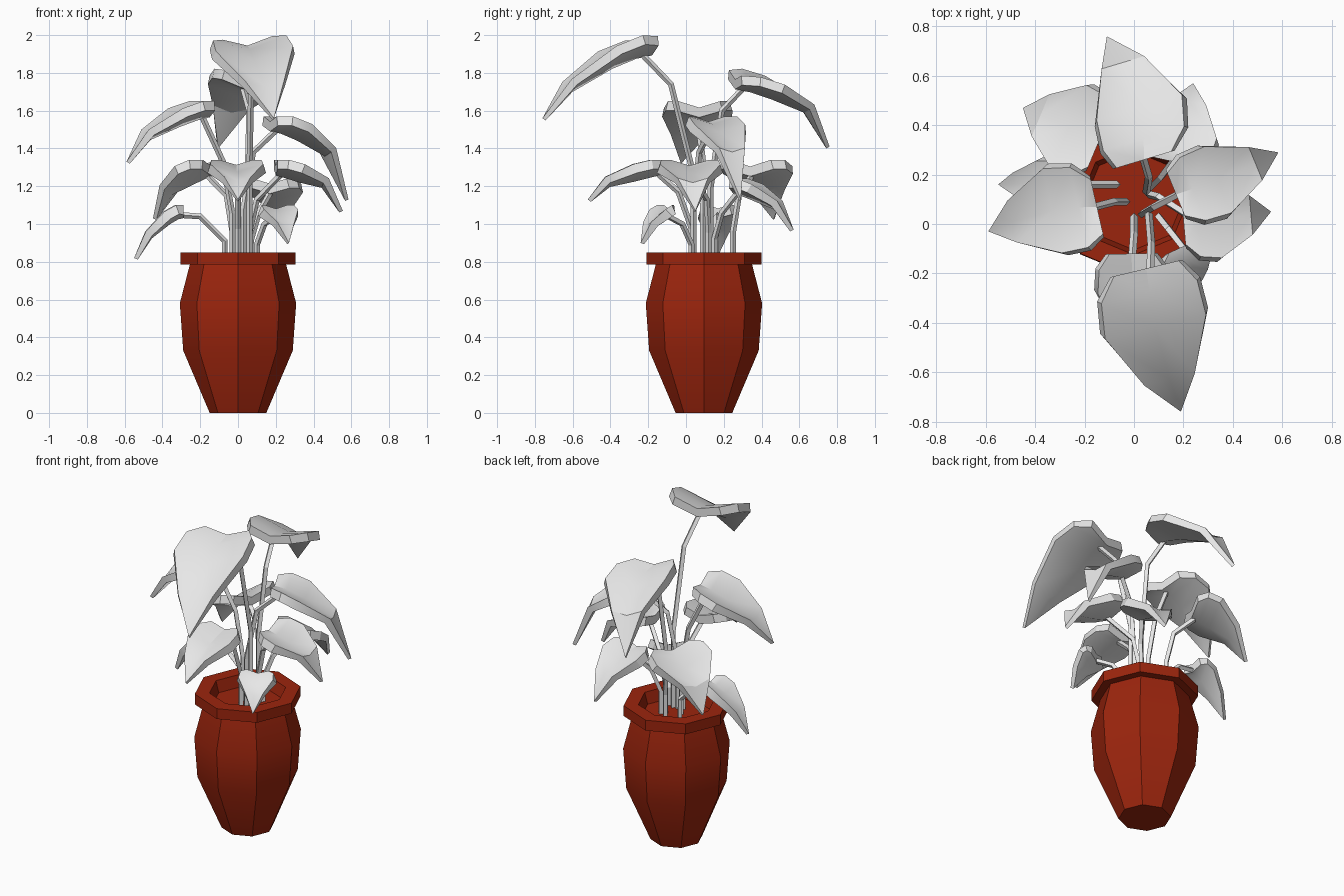
import bpy, bmesh, math
from mathutils import Vector

cube = bpy.data.objects.get("Cube")
if cube:
    bpy.data.objects.remove(cube)


def material(name, colour):
    m = bpy.data.materials.new(name)
    m.use_nodes = True
    m.diffuse_color = (*colour, 1)
    m.node_tree.nodes["Principled BSDF"].inputs["Base Color"].default_value = (*colour, 1)
    return m


CLAY = material("red clay", (0.33, 0.018, 0.004))
PALE = material("pale leaf", (0.8, 0.8, 0.8))


def finish(name, bm, mat):
    bmesh.ops.recalc_face_normals(bm, faces=bm.faces)
    mesh = bpy.data.meshes.new(name)
    bm.to_mesh(mesh)
    bm.free()
    mesh.materials.append(mat)
    obj = bpy.data.objects.new(name, mesh)
    bpy.context.collection.objects.link(obj)
    bpy.ops.object.select_all(action="DESELECT")
    obj.select_set(True)
    bpy.context.view_layer.objects.active = obj
    bpy.ops.object.shade_smooth_by_angle(angle=math.radians(32))


def pot(profile, sides, centre):
    """Lathe a radius/height profile and cap both ends."""
    bm = bmesh.new()
    rings = []
    for r, z in profile:
        angles = [math.tau * i / sides for i in range(sides)]
        rings.append([bm.verts.new((r * math.cos(a), centre + r * math.sin(a), z)) for a in angles])
    for low, high in zip(rings, rings[1:]):
        for i in range(sides):
            j = (i + 1) % sides
            bm.faces.new((low[i], low[j], high[j], high[i]))
    bm.faces.new(rings[0])
    bm.faces.new(rings[-1])
    finish("pot", bm, CLAY)


# Leaf stations: distance along, half width, thickness
STATIONS = [(0, 0.64, 1), (0.16, 0.95, 1), (0.4, 1, 1), (0.77, 0.5, 0.8), (1, 0, 0.4)]


def leaf(name, base, tip, half, bend, sag, roll, fold=0.3, thick=0.052):
    """Arched leaf, V-shaped across; bend bows the midrib, sag is the droop near the tip."""
    base, tip = Vector(base), Vector(tip)
    run = Vector((tip.x - base.x, tip.y - base.y, 0))
    side = Vector((-run.y, run.x, 0)).normalized()
    spine = []
    for (u, _, _), droop in zip(STATIONS, (0, 0, 0.25 * sag, sag, 1)):
        p = base + run * u + side * bend * 4 * u * (1 - u)
        p.z += (tip.z - base.z) * droop
        spine.append(p)
    bm = bmesh.new()
    layers = []
    for under in (0, 1):
        rows = []
        for k, (_, w, t) in enumerate(STATIONS):
            tangent = spine[min(k + 1, len(spine) - 1)] - spine[max(k - 1, 0)]
            down = side.cross(tangent).normalized()
            row = []
            for s in (-1, 0, 1) if w else (0,):
                p = spine[k] + side * s * half * w
                p.z += half * w * (s * roll if s else -fold)
                inward = (down + side * s * fold).normalized()
                row.append(bm.verts.new(p + inward * under * thick * t))
            rows.append(row)
        for a, b in zip(rows, rows[1:]):
            for i in (0, 1):
                if len(b) == 3:
                    bm.faces.new((a[i], a[i + 1], b[i + 1], b[i]))
                else:
                    bm.faces.new((a[i], a[i + 1], b[0]))
        layers.append([r[0] for r in rows] + [r[-1] for r in rows[-2::-1]] + [rows[0][1]])
    # Rim wall between the top and the underside
    top, bottom = layers
    for i in range(len(top)):
        j = (i + 1) % len(top)
        bm.faces.new((top[i], top[j], bottom[j], bottom[i]))
    finish(name, bm, PALE)


def stem(name, points, radius=0.016):
    curve = bpy.data.curves.new(name, "CURVE")
    curve.dimensions = "3D"
    curve.bevel_depth = radius
    curve.bevel_resolution = 0
    curve.use_fill_caps = True
    spline = curve.splines.new("POLY")
    spline.points.add(len(points) - 1)
    for p, co in zip(spline.points, points):
        p.co = (*co, 1)
    spline.use_smooth = False
    curve.materials.append(PALE)
    obj = bpy.data.objects.new(name, curve)
    bpy.context.collection.objects.link(obj)


# Pot with overhanging rim and sunken soil
pot([(0.15, 0), (0.29, 0.33), (0.308, 0.58), (0.255, 0.785), (0.305, 0.785),
     (0.305, 0.85), (0.22, 0.85), (0.2, 0.78)], 8, 0.095)

# Plant: name, leaf base, leaf tip, (half width, bend, sag, roll), stem root, stem knee
PLANT = [
    ("front_top", (0.05, -0.18, 1.985), (0.19, -0.76, 1.56), (0.21, -0.02, 0.53, 0.07),
     (0.06, 0.04), (0.07, -0.08, 1.74)),
    ("back_top", (0.04, 0.26, 1.8), (-0.11, 0.76, 1.41), (0.18, -0.045, 0.4, 0.13),
     (0.05, 0.13), (0.06, 0.19, 1.6)),
    ("right_high", (-0.15, 0.07, 1.65), (-0.59, -0.03, 1.33), (0.175, -0.025, 0.47, 0),
     (-0.03, 0.09), (-0.08, 0.09, 1.33)),
    ("left_high", (0.17, 0.12, 1.57), (0.585, 0.29, 1.13), (0.145, -0.01, 0.38, 0),
     (0.03, 0.04), (0.08, 0.07, 1.38)),
    ("left_mid", (0.2, 0.02, 1.34), (0.555, 0.05, 1.07), (0.16, -0.01, 0.36, 0),
     (0.06, 0.12), (0.1, 0.11, 1.13)),
    ("back_right", (-0.14, 0.34, 1.34), (-0.45, 0.47, 1.03), (0.185, 0, 0.43, 0),
     (-0.03, 0.25), (-0.06, 0.28, 1.15)),
    ("back_left", (0.17, 0.25, 1.24), (0.24, 0.57, 0.97), (0.14, 0, 0.43, 0),
     (0.07, 0.15), (0.11, 0.19, 1.06)),
    ("front_mid", (-0.01, -0.12, 1.34), (0, -0.52, 1.13), (0.14, 0, 0.43, 0),
     (0, 0.03), (0, -0.04, 1.17)),
    ("front_small", (0.2, -0.09, 1.1), (0.27, -0.24, 0.9), (0.1, 0, 0.45, 0),
     (0.1, 0.03), (0.14, -0.02, 1.0)),
    ("right_small", (-0.29, 0.17, 1.1), (-0.55, 0.16, 0.82), (0.09, 0, 0.5, 0),
     (-0.07, 0.16), (-0.2, 0.16, 1.04)),
]
for name, base, tip, shape, root, knee in PLANT:
    leaf(name + "_leaf", base, tip, *shape)
    attach = Vector(base).lerp(Vector((tip[0], tip[1], base[2])), 0.1)
    attach.z -= 0.24 * shape[0] + 0.03
    ankle = (root[0], root[1], 0.5 * (0.78 + knee[2]))
    stem(name + "_stem", [(*root, 0.77), ankle, knee, attach])
